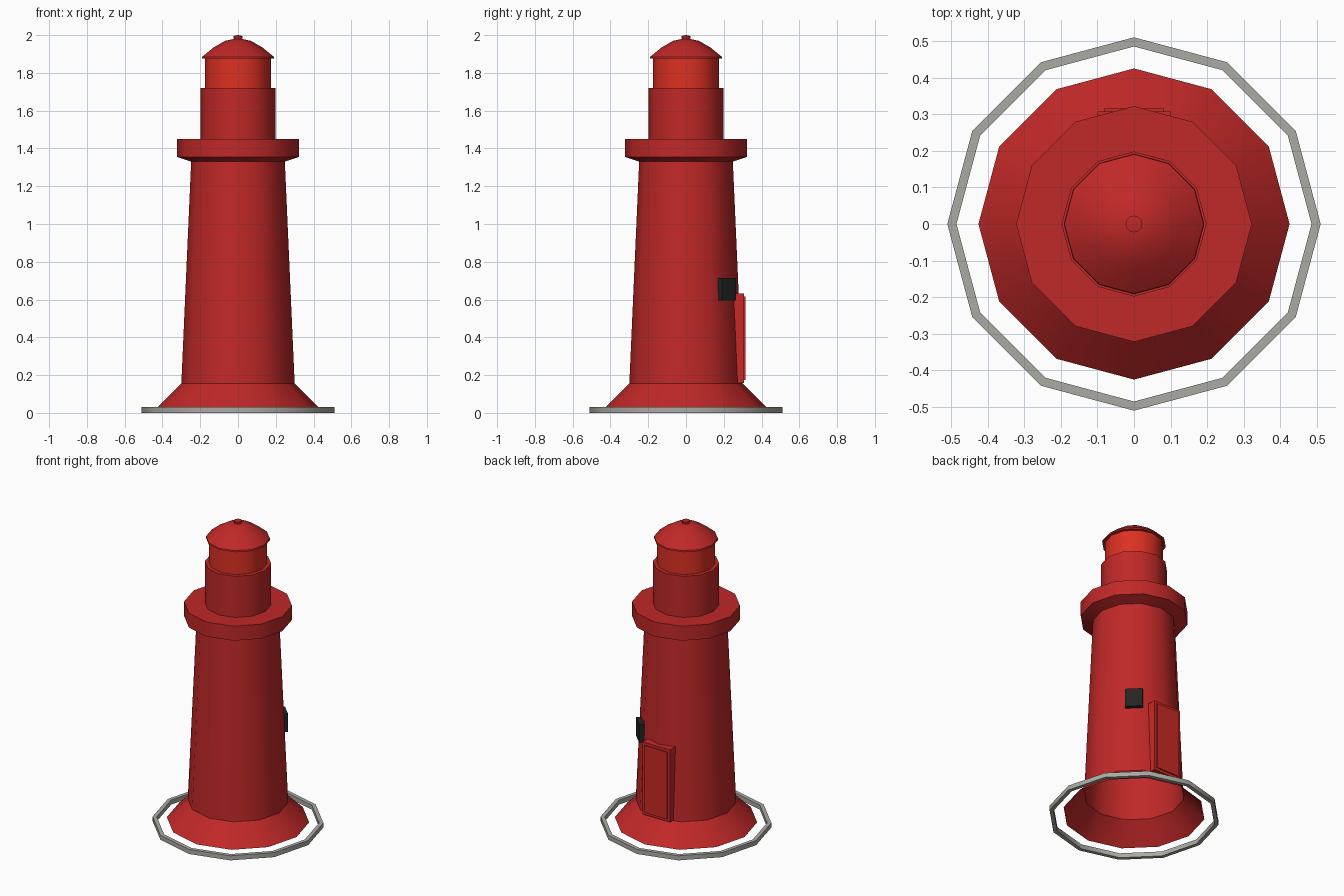
import bpy, bmesh, math

if "Cube" in bpy.data.objects:
    bpy.data.objects.remove(bpy.data.objects["Cube"], do_unlink=True)

SIDES = 12


def material(name, color):
    m = bpy.data.materials.new(name)
    m.use_nodes = True
    m.diffuse_color = (*color, 1)
    m.node_tree.nodes["Principled BSDF"].inputs["Base Color"].default_value = (*color, 1)
    return m


red = material("tower red", (0.53, 0.021, 0.021))
bright = material("lantern red", (0.72, 0.03, 0.016))
door_red = material("door red", (0.58, 0.022, 0.018))
grey = material("stone grey", (0.41, 0.41, 0.37))
black = material("window black", (0.018, 0.018, 0.018))


def finish(name, bm, mat, smooth=True):
    mesh = bpy.data.meshes.new(name)
    bm.to_mesh(mesh)
    bm.free()
    obj = bpy.data.objects.new(name, mesh)
    bpy.context.collection.objects.link(obj)
    mesh.materials.append(mat)
    if smooth:
        bpy.ops.object.select_all(action='DESELECT')
        obj.select_set(True)
        bpy.context.view_layer.objects.active = obj
        bpy.ops.object.shade_smooth_by_angle(angle=math.radians(35))
    return obj


def lathe(name, profile, mat, closed=False):
    """Revolve (radius, height) points, listed bottom to top on the outside."""
    bm = bmesh.new()
    rings = []
    for r, z in profile:
        if r == 0:
            rings.append([bm.verts.new((0, 0, z))] * SIDES)
        else:
            rings.append([bm.verts.new((r * math.cos(math.tau * i / SIDES),
                                        r * math.sin(math.tau * i / SIDES), z))
                          for i in range(SIDES)])
    pairs = list(zip(rings, rings[1:]))
    if closed:
        pairs.append((rings[-1], rings[0]))
    for a, b in pairs:
        for i in range(SIDES):
            j = (i + 1) % SIDES
            corners = list(dict.fromkeys((a[i], a[j], b[j], b[i])))
            bm.faces.new(corners)
    return finish(name, bm, mat)


def box(name, size, location, mat, turn=0):
    bm = bmesh.new()
    bmesh.ops.create_cube(bm, size=1)
    bmesh.ops.scale(bm, vec=size, verts=bm.verts)
    obj = finish(name, bm, mat, smooth=False)
    obj.location = location
    obj.rotation_euler.z = turn
    return obj


# Ground ring and hollow tower
lathe("ground_ring", [(0.51, 0), (0.51, 0.03), (0.485, 0.03), (0.485, 0)], grey, closed=True)
lathe("tower", [(0.425, 0.03), (0.30, 0.155), (0.248, 1.33)], red)

# Gallery and watch room
lathe("gallery", [(0.248, 1.33), (0.322, 1.355), (0.322, 1.45), (0.198, 1.45)], red)
lathe("watch_room", [(0.198, 1.45), (0.198, 1.72), (0.174, 1.72)], red)

# Lantern, domed roof and finial
lathe("lantern", [(0.174, 1.72), (0.174, 1.88)], bright)
lathe("roof", [(0.172, 1.875), (0.192, 1.875), (0.19, 1.885), (0.13, 1.934),
               (0.07, 1.969), (0, 1.985)], red)
lathe("finial", [(0.018, 1.975), (0.023, 1.982), (0.023, 1.996), (0, 2.0)], red)

# Back door with a raised panel
box("door_frame", (0.20, 0.06, 0.475), (0, 0.278, 0.395), door_red)
box("door_panel", (0.165, 0.009, 0.44), (0, 0.311, 0.395), door_red)

# Window on the back left facet
turn = math.radians(45)
depth, shift = 0.28, 0.025
box("window", (0.034, 0.105, 0.12),
    (depth * math.cos(turn) - shift * math.sin(turn),
     depth * math.sin(turn) + shift * math.cos(turn), 0.655), black, turn)
